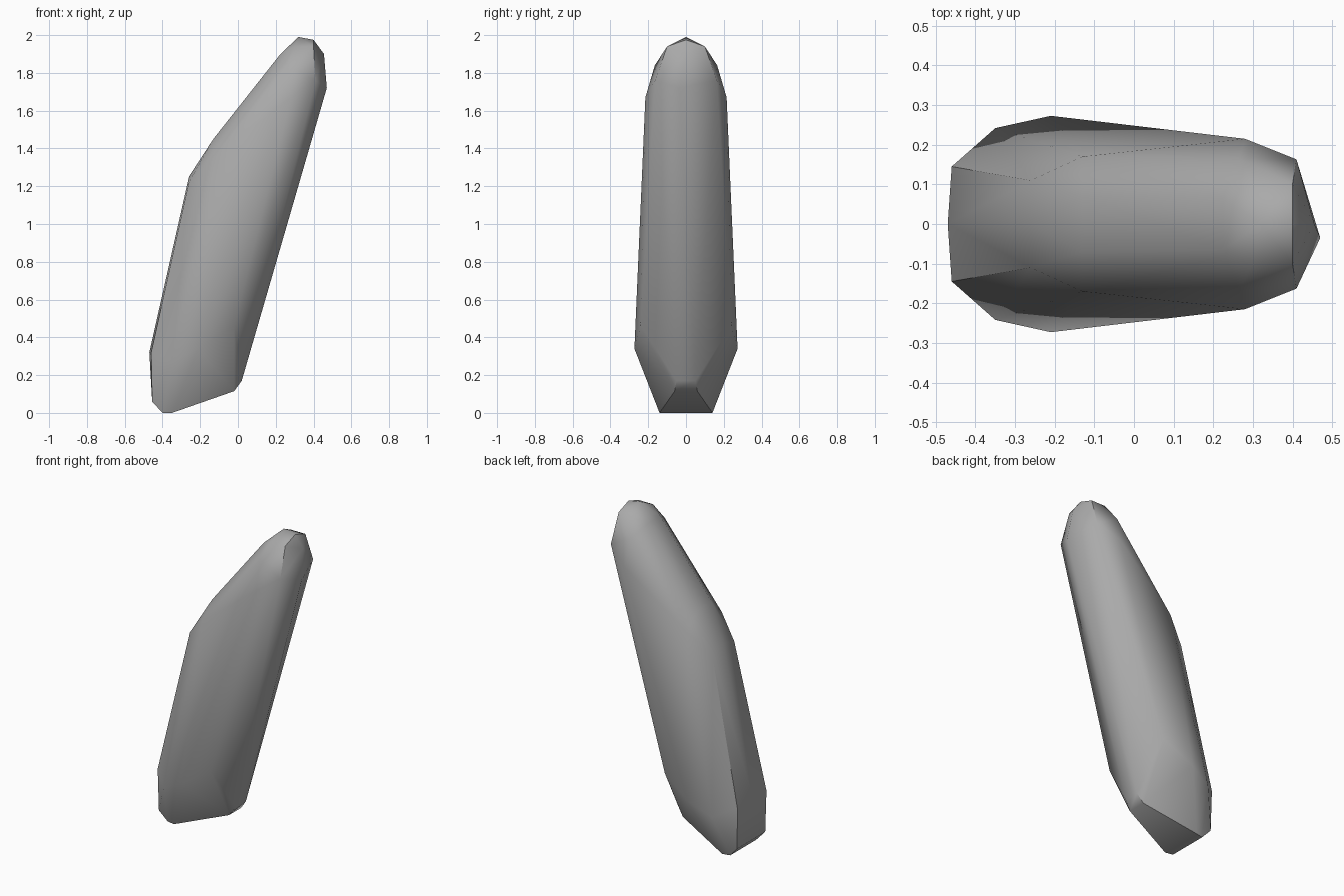
import bpy, bmesh, math

cube = bpy.data.objects.get("Cube")
if cube:
    bpy.data.objects.remove(cube, do_unlink=True)

# Grey stone colour
stone = bpy.data.materials.new("stone_grey")
stone.use_nodes = True
grey = (0.4, 0.4, 0.4, 1)
stone.diffuse_color = grey
stone.node_tree.nodes["Principled BSDF"].inputs["Base Color"].default_value = grey

# Corners on the middle plane: leaning outline
ridge = [(-.47, 0, .33), (-.26, 0, 1.26), (.32, 0, 2), (.4, 0, 1.985),
         (.455, 0, 1.91), (.47, -.035, 1.73)]

# Corners that repeat on both sides
base = [(-.455, .14, .07), (-.4, .13, .01), (-.35, .14, .01),
        (-.02, .06, .125), (.02, .05, .18)]
flank = [(-.46, .145, .33), (-.35, .242, .28), (-.21, .273, .35),
         (-.02, .24, .47), (.28, .215, 1.68)]
shoulder = [(-.26, .11, 1.23), (-.13, .07, 1.46), (-.13, .17, 1.36)]
tip = [(.225, .065, 1.91), (.265, .165, 1.85), (.3, .1, 1.95),
       (.4, .1, 1.95), (.41, .163, 1.77)]

# Wrap the corners in a faceted skin
bm = bmesh.new()
for p in ridge:
    bm.verts.new(p)
for x, y, z in base + flank + shoulder + tip:
    for side in (-1, 1):
        bm.verts.new((x, y * side, z))
hull = bmesh.ops.convex_hull(bm, input=bm.verts[:])
loose = [v for v in bm.verts if not v.link_faces]
bmesh.ops.delete(bm, geom=loose, context='VERTS')
bmesh.ops.recalc_face_normals(bm, faces=bm.faces[:])
low = min(v.co.z for v in bm.verts)
bmesh.ops.translate(bm, verts=bm.verts[:], vec=(0, 0, -low))

mesh = bpy.data.meshes.new("standing_stone")
bm.to_mesh(mesh)
bm.free()
mesh.materials.append(stone)
rock = bpy.data.objects.new("standing_stone", mesh)
bpy.context.collection.objects.link(rock)

# Soft shading with crisp edges at the ends
bpy.ops.object.select_all(action='DESELECT')
rock.select_set(True)
bpy.context.view_layer.objects.active = rock
bpy.ops.object.shade_smooth_by_angle(angle=math.radians(40))
